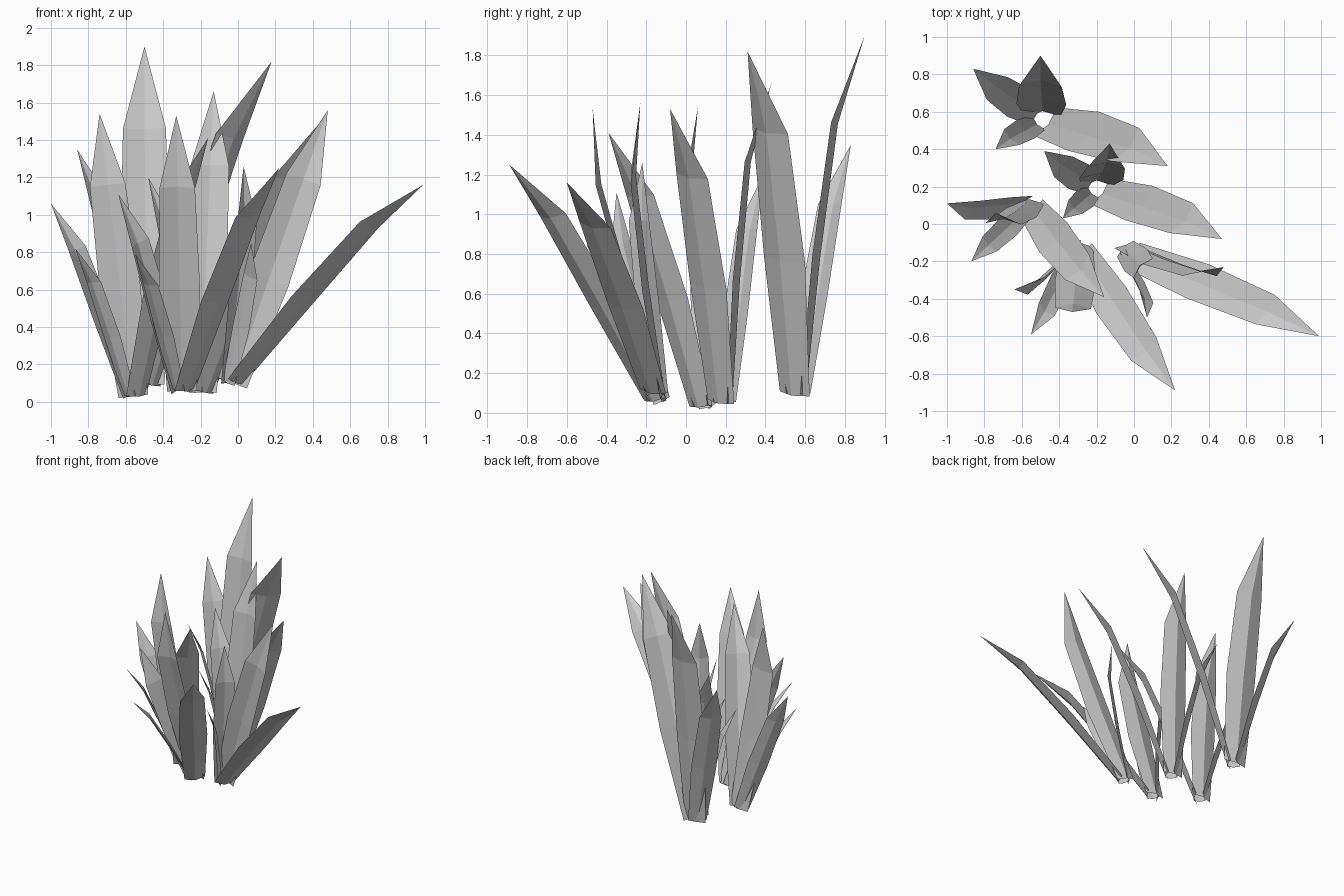
import bpy, bmesh
from math import cos, sin, radians
from mathutils import Vector

if "Cube" in bpy.data.objects:
    bpy.data.objects.remove(bpy.data.objects["Cube"])

# Facing direction (degrees) of the four leaves in every tuft
FACING = (135, 88, -42, 225)

# Tuft centres and the tip of each leaf, in the same order as FACING
TUFTS = [
    ((-.49, .56, .09), [(-.86, .83, 1.35), (-.50, .90, 1.90), (.18, .31, 1.82), (-.74, .40, 1.00)]),
    ((-.20, .19, .05), [(-.48, .39, 1.20), (-.13, .43, 1.66), (.47, -.08, 1.53), (-.38, .03, .86)]),
    ((-.56, .09, .03), [(-1.0, .11, 1.06), (-.74, .06, 1.54), (-.16, -.39, 1.41), (-.87, -.20, .82)]),
    ((-.30, -.14, .06), [(-.64, -.35, 1.11), (-.33, -.47, 1.53), (.22, -.89, 1.25), (-.55, -.59, .79)]),
    ((-.03, -.15, .10), [(.03, -.22, 1.26), (.48, -.23, 1.56), (.99, -.60, 1.16), (.07, -.50, .85)]),
]

# Leaf sections: position along leaf, width and inward bow as parts of its length
SECTIONS = [(0, .105, 0), (.38, .145, .026), (.75, .125, .038)]


def add_leaf(bm, centre, tip, angle):
    """Folded blade: three cross-sections and a pointed tip."""
    out = Vector((cos(radians(angle)), sin(radians(angle)), 0))
    base = Vector(centre) + out * .035
    tip = Vector(tip)
    length = (tip - base).length
    along = (tip - base).normalized()
    side = Vector((-out.y, out.x, 0))
    side = (side - along * side.dot(along)).normalized()
    inward = along.cross(side)
    if inward.dot(out) > 0:
        inward.negate()
    rows = []
    for t, width, bow in SECTIONS:
        mid = base.lerp(tip, t) + inward * bow * length
        half = width * length / 2
        fold = inward * half * .18
        rows.append([bm.verts.new(p) for p in
                     (mid - side * half + fold, mid - fold * .5, mid + side * half + fold)])
    for low, high in zip(rows, rows[1:]):
        for i in range(2):
            bm.faces.new((low[i], low[i + 1], high[i + 1], high[i]))
    point = bm.verts.new(tip)
    for i in range(2):
        bm.faces.new((rows[-1][i], rows[-1][i + 1], point))


# One object per tuft of leaves
for number, (centre, tips) in enumerate(TUFTS, 1):
    bm = bmesh.new()
    for tip, angle in zip(tips, FACING):
        add_leaf(bm, centre, tip, angle)
    mesh = bpy.data.meshes.new(f"leaf_tuft_{number}")
    bm.to_mesh(mesh)
    bm.free()
    bpy.context.collection.objects.link(bpy.data.objects.new(f"leaf_tuft_{number}", mesh))
